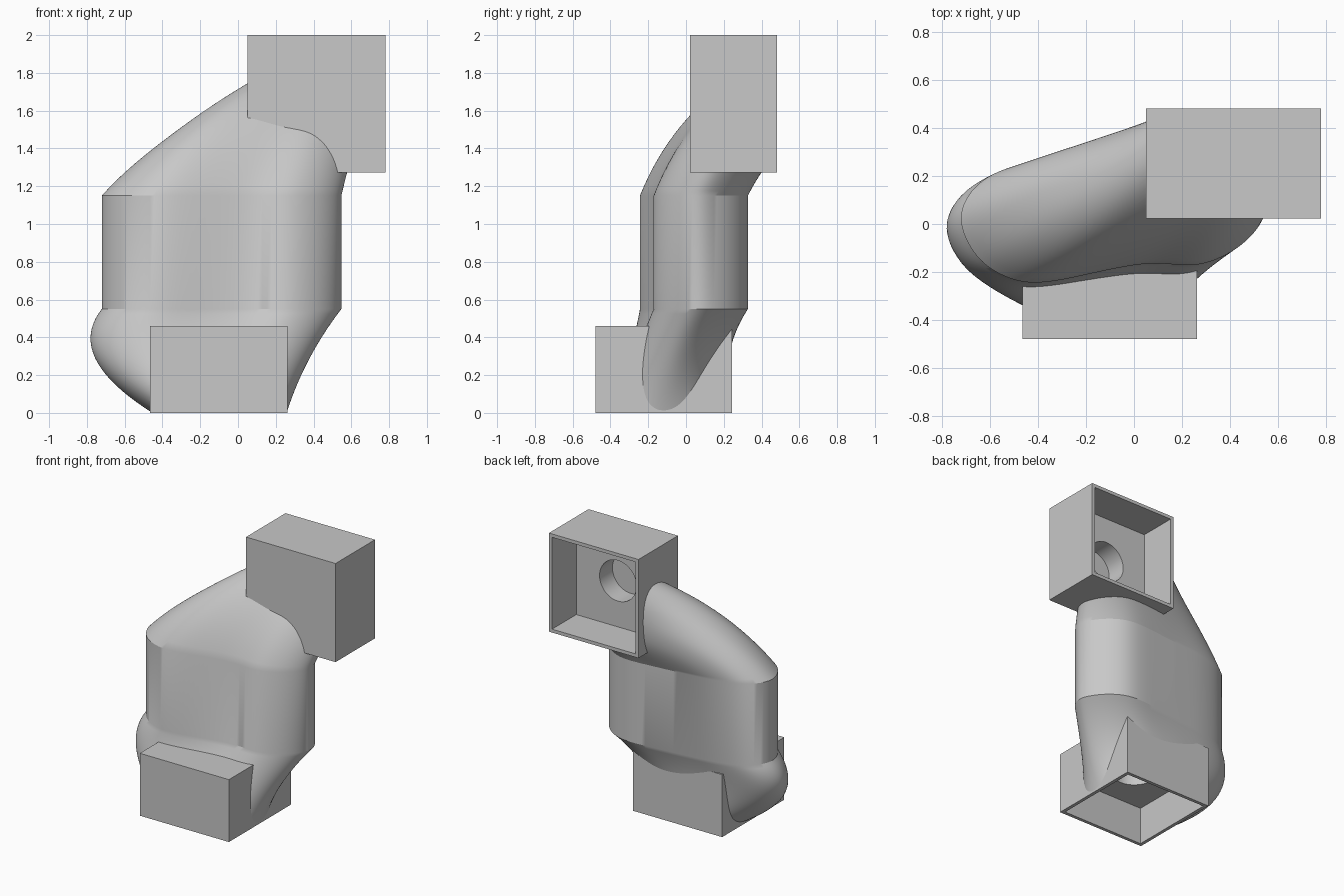
import bpy, bmesh, math
from mathutils import Vector, Matrix

if "Cube" in bpy.data.objects:
    bpy.data.objects.remove(bpy.data.objects["Cube"])

grey = bpy.data.materials.new("plain grey")
grey.diffuse_color = (0.58, 0.58, 0.58, 1)
grey.use_nodes = True
grey.node_tree.nodes["Principled BSDF"].inputs["Base Color"].default_value = grey.diffuse_color


def finish(bm, name):
    bmesh.ops.recalc_face_normals(bm, faces=bm.faces[:])
    me = bpy.data.meshes.new(name)
    bm.to_mesh(me)
    bm.free()
    ob = bpy.data.objects.new(name, me)
    bpy.context.collection.objects.link(ob)
    me.materials.append(grey)
    return ob


def box(name, lo, hi):
    lo, hi = Vector(lo), Vector(hi)
    bm = bmesh.new()
    bmesh.ops.create_cube(bm, size=1, matrix=Matrix.Translation((lo + hi) / 2)
                          @ Matrix.Diagonal((*(hi - lo), 1)))
    return finish(bm, name)


def cylinder(name, centre, radius, depth, rot):
    bm = bmesh.new()
    bmesh.ops.create_cone(bm, cap_ends=True, segments=48, radius1=radius, radius2=radius,
                          depth=depth, matrix=Matrix.Translation(centre) @ rot)
    return finish(bm, name)


def cut(ob, cutter, remove=True):
    m = ob.modifiers.new("cut", 'BOOLEAN')
    m.operation, m.solver, m.object = 'DIFFERENCE', 'EXACT', cutter
    bpy.ops.object.select_all(action='DESELECT')
    bpy.context.view_layer.objects.active = ob
    ob.select_set(True)
    bpy.ops.object.modifier_apply(modifier=m.name)
    if remove:
        bpy.data.objects.remove(cutter)


def smooth(ob, angle):
    bpy.ops.object.select_all(action='DESELECT')
    bpy.context.view_layer.objects.active = ob
    ob.select_set(True)
    bpy.ops.object.shade_smooth_by_angle(angle=math.radians(angle))


# Kidney-shaped plan of the duct, counter-clockwise from the right tip
PLAN = [(.555, .05), (.505, .18), (.405, .28), (.27, .33), (.05, .315), (-.2, .29),
        (-.43, .26), (-.63, .19), (-.73, .04), (-.67, -.12), (-.56, -.21), (-.4, -.25),
        (-.13, -.195), (.08, -.16), (.27, -.175), (.45, -.09)]
SUB = 8
N = len(PLAN) * SUB


def plan_point(i):
    k, t = i // SUB, (i % SUB) / SUB
    a, b, c, d = (Vector(PLAN[(k + j) % len(PLAN)]) for j in (-1, 0, 1, 2))
    return .5 * (2 * b + (c - a) * t + (2 * a - 5 * b + 4 * c - d) * t * t
                 + (3 * b - a - 3 * c + d) * t ** 3)


ring = [plan_point(i) for i in range(N)]
for _ in range(12):  # even out the curvature
    ring = [(ring[i - 1] + 2 * ring[i] + ring[(i + 1) % N]) / 4 for i in range(N)]


def bezier(p, q, off, t):
    c = (p + q) / 2 + off
    return p * (1 - t) ** 2 + c * 2 * t * (1 - t) + q * t * t


# Duct body: straight middle, lofted to a round end below and a round end at the back top
STEPS = 20
columns = []
for i in range(N):
    a = 2 * math.pi * i / N
    co, si = math.cos(a), math.sin(a)
    x, y = ring[i]
    low, high = Vector((x, y, .55)), Vector((x, y, 1.15))
    foot = Vector((-.1 + .359 * co, -.12 + .355 * si, .004))
    head = Vector((.415 + .27 * co, .47, 1.635 - .27 * si))
    off_low = Vector((-.19 + .14 * co, -.025 - .04 * co - .075 * si, .02))
    off_high = Vector((-.06 + .06 * co, -.08 + .08 * si, .08 - .06 * si - .02 * co))
    col = [bezier(foot, low, off_low, s / STEPS) for s in range(STEPS + 1)]
    col += [bezier(high, head, off_high, s / STEPS) for s in range(STEPS + 1)]
    columns.append(col)

bm = bmesh.new()
grid = [[bm.verts.new(p) for p in col] for col in columns]
for i in range(N):
    u, v = grid[i], grid[(i + 1) % N]
    for s in range(len(u) - 1):
        bm.faces.new((u[s], v[s], v[s + 1], u[s + 1]))
bm.faces.new([c[0] for c in grid])
bm.faces.new([c[-1] for c in grid])
body = finish(bm, "duct_body")

# Square sockets: lower one opens downward, upper one opens to the back
lower = box("lower_socket", (-.465, -.48, 0), (.262, .243, .46))
upper = box("upper_socket", (.05, .022, 1.273), (.78, .482, 2))
cut(body, lower, False)
cut(body, upper, False)

# Recess and blind round hole in each socket
cut(lower, box("cutter", (-.44, -.455, -.1), (.237, .218, .28)))
cut(lower, cylinder("cutter", (-.1025, -.12, .33), .15, .2, Matrix.Identity(4)))
cut(upper, box("cutter", (.075, .2, 1.298), (.755, .6, 1.975)))
cut(upper, cylinder("cutter", (.415, .15, 1.6375), .15, .2, Matrix.Rotation(math.pi / 2, 4, 'X')))

smooth(body, 25)
smooth(lower, 30)
smooth(upper, 30)
